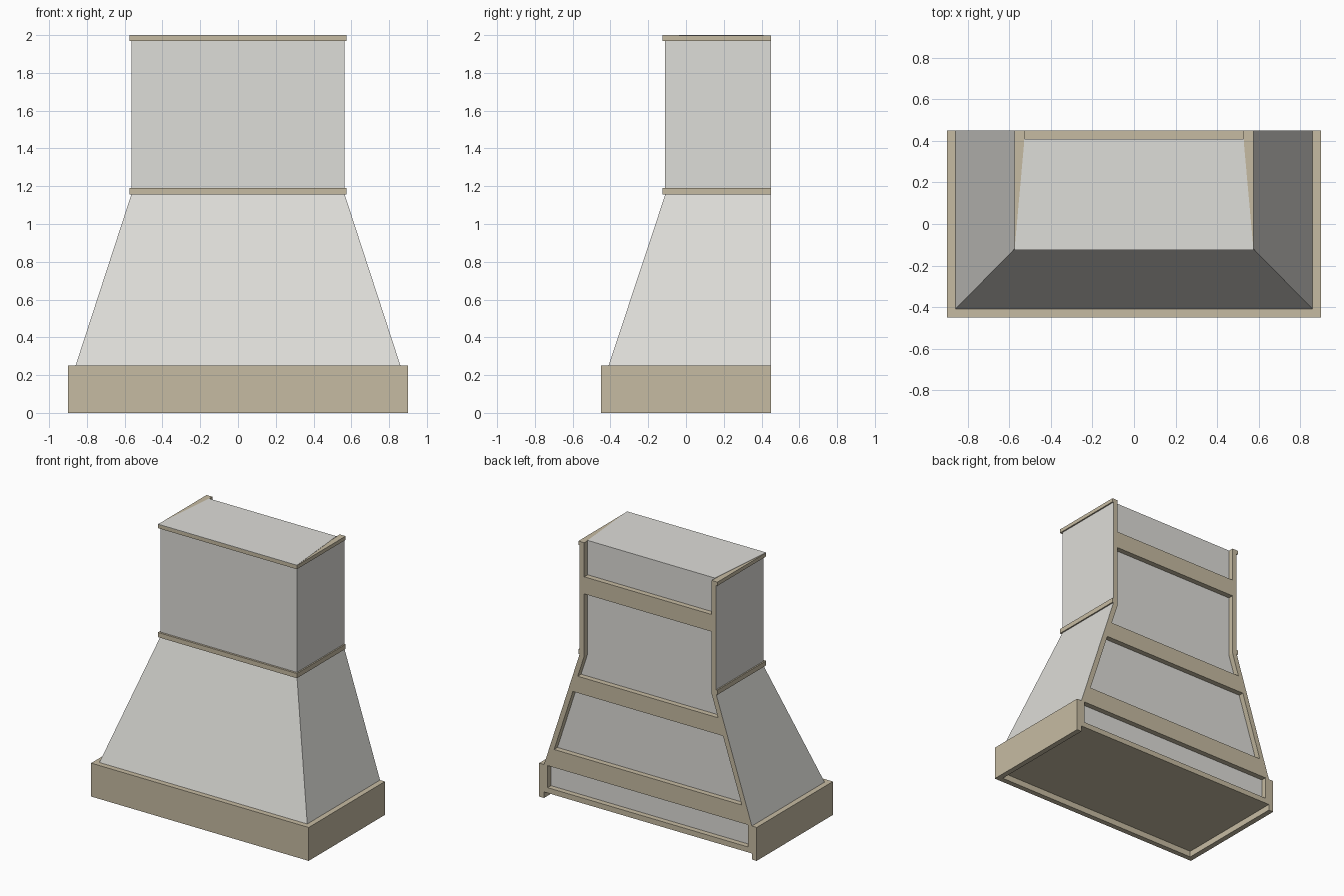
import bpy
import bmesh
from mathutils import Vector

if "Cube" in bpy.data.objects:
    bpy.data.objects.remove(bpy.data.objects["Cube"], do_unlink=True)


def make_material(name, srgb):
    color = [(c / 255) ** 2.2 for c in srgb] + [1.0]
    mat = bpy.data.materials.new(name)
    mat.use_nodes = True
    mat.diffuse_color = color
    bsdf = mat.node_tree.nodes["Principled BSDF"]
    bsdf.inputs["Base Color"].default_value = color
    bsdf.inputs["Roughness"].default_value = 0.7
    return mat


GREY = make_material("warm_grey_paint", (221, 220, 215))
TAN = make_material("tan_wood", (197, 186, 161))


def finish(name, bm, mats, rule=None):
    """Turn a bmesh into an object; rule(face) picks the material slot."""
    bmesh.ops.recalc_face_normals(bm, faces=bm.faces)
    bm.normal_update()
    if rule:
        for face in bm.faces:
            face.material_index = rule(face)
    mesh = bpy.data.meshes.new(name)
    bm.to_mesh(mesh)
    bm.free()
    for mat in mats:
        mesh.materials.append(mat)
    obj = bpy.data.objects.new(name, mesh)
    bpy.context.collection.objects.link(obj)
    return obj


def prism(name, outline, offset, mats, rule=None):
    """Extrude a closed outline of 3D points along an offset."""
    bm = bmesh.new()
    face = bm.faces.new([bm.verts.new(p) for p in outline])
    moved = bmesh.ops.extrude_face_region(bm, geom=[face], use_keep_orig=True)
    verts = [v for v in moved["geom"] if isinstance(v, bmesh.types.BMVert)]
    bmesh.ops.translate(bm, verts=verts, vec=Vector(offset))
    return finish(name, bm, mats, rule)


def band(name, half, front, wall, z0, z1):
    """Three-sided band, open at the back."""
    i, f = half - wall, front + wall
    plan = [(-half, front), (half, front), (half, BACK), (i, BACK),
            (i, f), (-i, f), (-i, BACK), (-half, BACK)]
    return prism(name, [(x, y, z0) for x, y in plan], (0, 0, z1 - z0), [TAN])


BACK, PANEL = 0.45, 0.41
TOP = 1.998

# Hood body: stacked rectangular sections, tan underside
sections = [(0.86, -0.41, 0.045), (0.86, -0.41, 0.25),
            (0.565, -0.11, 1.155), (0.565, -0.11, TOP - 0.003)]
bm = bmesh.new()
rings = [[bm.verts.new(p) for p in ((-h, f, z), (h, f, z), (h, PANEL, z), (-h, PANEL, z))]
         for h, f, z in sections]
for low, high in zip(rings, rings[1:]):
    for k in range(4):
        n = (k + 1) % 4
        bm.faces.new((low[k], low[n], high[n], high[k]))
bm.faces.new(rings[0])
bm.faces.new(rings[-1])
finish("hood_body", bm, [GREY, TAN], lambda f: 1 if f.normal.z < -0.9 else 0)

# Apron and trim bands
band("apron", 0.90, -0.45, 0.04, 0, 0.25)
band("middle_trim", 0.575, -0.125, 0.02, 1.155, 1.19)
band("top_trim", 0.575, -0.125, 0.045, 1.97, TOP)

# Tapered top cover
cover = [(-0.575, -0.125), (0.575, -0.125), (0.527, PANEL), (-0.527, PANEL)]
prism("top_cover", [(x, y, TOP - 0.003) for x, y in cover], (0, 0, 0.005), [GREY])

# Back posts: grey on the outer side, tan elsewhere
post = [(0.86, 0.045), (0.86, 0.25), (0.565, 1.155), (0.565, TOP),
        (0.527, TOP), (0.527, 1.15), (0.82, 0.25), (0.83, 0.25), (0.83, 0.045)]
for side, name in ((1, "left_back_post"), (-1, "right_back_post")):
    prism(name, [(side * x, PANEL, z) for x, z in post], (0, BACK - PANEL, 0),
          [TAN, GREY], lambda f, s=side: 1 if f.normal.x * s > 0.5 else 0)

# Back rails: half width at the bottom and top edges, then heights
rails = {"bottom_rail": (0.84, 0.84, 0.045, 0.085),
         "apron_rail": (0.83, 0.785, 0.25, 0.385),
         "middle_rail": (0.63, 0.59, 0.86, 0.985),
         "upper_rail": (0.53, 0.53, 1.615, 1.743)}
for name, (w0, w1, z0, z1) in rails.items():
    outline = [(-w0, PANEL, z0), (w0, PANEL, z0), (w1, PANEL, z1), (-w1, PANEL, z1)]
    prism(name, outline, (0, BACK - PANEL, 0), [TAN])
